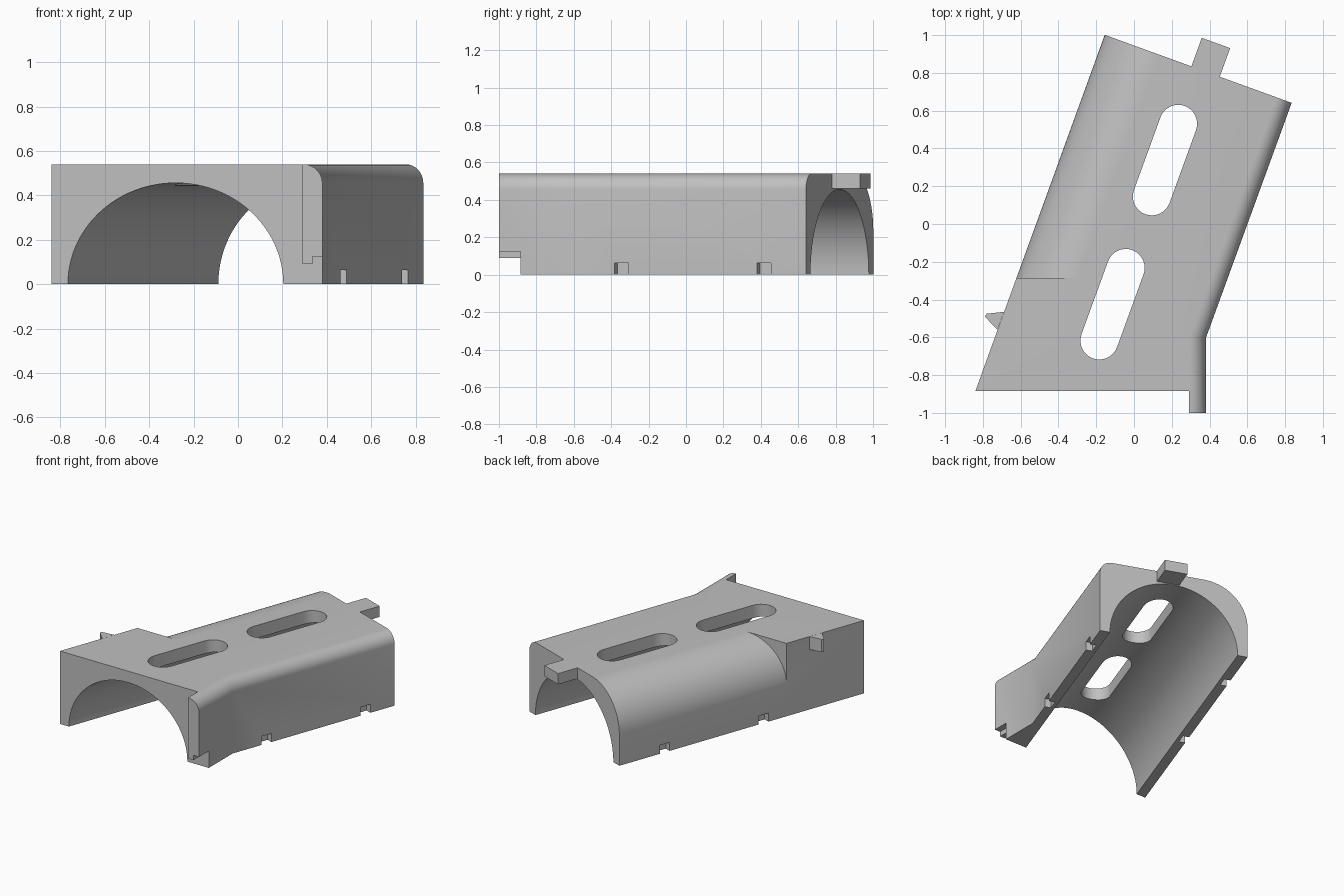
import bpy, bmesh, math
from mathutils import Vector, Matrix

cube = bpy.data.objects.get("Cube")
if cube:
    bpy.data.objects.remove(cube, do_unlink=True)

TILT = math.radians(20)
ALONG = Vector((math.sin(TILT), math.cos(TILT), 0))
ACROSS = Vector((math.cos(TILT), -math.sin(TILT), 0))
HEIGHT = 0.54
LEFT, RIGHT, BACK = -0.488, 0.565, 0.888   # tunnel-aligned limits
AXIS = (LEFT + RIGHT) / 2

grey = bpy.data.materials.new("plain grey")
grey.use_nodes = True
grey.diffuse_color = (0.53, 0.53, 0.53, 1)
grey.node_tree.nodes["Principled BSDF"].inputs["Base Color"].default_value = grey.diffuse_color


def at(u, v, z=0.0):
    """Point given across and along the tunnel."""
    return ACROSS * u + ALONG * v + Vector((0, 0, z))


def extrude(name, points, vector, round_edges=None):
    bm = bmesh.new()
    face = bm.faces.new([bm.verts.new(p) for p in points])
    ext = bmesh.ops.extrude_face_region(bm, geom=[face])
    verts = [g for g in ext["geom"] if isinstance(g, bmesh.types.BMVert)]
    bmesh.ops.translate(bm, verts=verts, vec=vector)
    bmesh.ops.recalc_face_normals(bm, faces=bm.faces[:])
    if round_edges:
        edges = [e for e in bm.edges if round_edges(e)]
        bmesh.ops.bevel(bm, geom=edges, offset=0.085, offset_type='OFFSET',
                        segments=10, profile=0.5, affect='EDGES')
    mesh = bpy.data.meshes.new(name)
    bm.to_mesh(mesh)
    bm.free()
    mesh.materials.append(grey)
    obj = bpy.data.objects.new(name, mesh)
    bpy.context.collection.objects.link(obj)
    return obj


def box(name, u0, u1, v0, v1, z0, z1):
    pts = [at(u0, v0, z0), at(u1, v0, z0), at(u1, v1, z0), at(u0, v1, z0)]
    return extrude(name, pts, Vector((0, 0, z1 - z0)))


def straight_box(name, x0, x1, y0, y1, z0, z1):
    pts = [(x0, y0, z0), (x1, y0, z0), (x1, y1, z0), (x0, y1, z0)]
    return extrude(name, [Vector(p) for p in pts], Vector((0, 0, z1 - z0)))


def arc(start, end, steps):
    return [math.radians(start + (end - start) * i / steps) for i in range(steps + 1)]


# Block with a bent right wall, a front lip and a rounded right top edge
plan = [(-0.84, -0.885), (0.29, -0.885), (0.29, -1), (0.38, -1), (0.38, -0.605),
        at(RIGHT, BACK)[:2], at(LEFT, BACK)[:2]]


def right_top(edge):
    a, b = (v.co for v in edge.verts)
    mid = (a + b) / 2
    return min(a.z, b.z) > HEIGHT - 0.01 and min(a.x, b.x) > 0.36 and mid.y < 0.3


body = extrude("tunnel_body", [Vector((x, y, 0)) for x, y in plan],
               Vector((0, 0, HEIGHT)), right_top)
cutters = []

# Half-round tunnel
R = 0.456
circle = [at(AXIS + R * math.cos(t), -1.6, R * math.sin(t)) for t in arc(0, 180, 48)]
circle += [at(AXIS - R, -1.6, -0.1), at(AXIS + R, -1.6, -0.1)]
cutters.append(extrude("tunnel_cutter", circle, ALONG * 3))

# Large rounding of the left top edge, stopping short of the front
BIG, STOP = 0.31, -0.287
corner = []
for t in arc(180, 90, 20):
    corner.append((LEFT + BIG + BIG * math.cos(t), HEIGHT - BIG + BIG * math.sin(t)))
corner += [(LEFT + BIG, HEIGHT + 0.1), (LEFT - 0.1, HEIGHT + 0.1), (LEFT - 0.1, HEIGHT - BIG)]
profile = []
for u, z in corner:
    v = (STOP - u * ACROSS.y) / ALONG.y
    profile.append(at(u, v, z))
cutters.append(extrude("left_rounding_cutter", profile, ALONG * 2))

# Two long slots through the roof
for i, v in enumerate((-0.438, 0.374)):
    outline = [at(AXIS + 0.1 * math.cos(t), v + 0.205 + 0.1 * math.sin(t), 0.2) for t in arc(0, 180, 16)]
    outline += [at(AXIS + 0.1 * math.cos(t), v - 0.205 + 0.1 * math.sin(t), 0.2) for t in arc(180, 360, 16)]
    cutters.append(extrude(f"slot_cutter_{i}", outline, Vector((0, 0, 0.5))))

# Small notches in the foot of each wall
for v in (-0.161, 0.65):
    cutters.append(box("right_notch_cutter", RIGHT - 0.045, RIGHT + 0.1, v - 0.04, v + 0.04, -0.1, 0.063))
for v in (-0.295, 0.516):
    cutters.append(box("left_notch_cutter", LEFT - 0.1, LEFT + 0.045, v - 0.04, v + 0.04, -0.1, 0.063))

# Stepped underside of the front lip
cutters.append(straight_box("lip_cutter", 0.2, 0.5, -1.1, -0.885, -0.1, 0.09))
cutters.append(straight_box("lip_step_cutter", 0.335, 0.5, -1.1, -0.885, 0.05, 0.125))

for cutter in cutters:
    cutter.hide_render = True
    mod = body.modifiers.new("cut", 'BOOLEAN')
    mod.operation = 'DIFFERENCE'
    mod.solver = 'EXACT'
    mod.object = cutter

# Bake the cuts and drop the cutters
bpy.context.view_layer.update()
graph = bpy.context.evaluated_depsgraph_get()
cut_mesh = bpy.data.meshes.new_from_object(body.evaluated_get(graph))
body.modifiers.clear()
body.data = cut_mesh
for cutter in cutters:
    bpy.data.objects.remove(cutter, do_unlink=True)

# Back tongue and pointed side catch
box("back_tongue", 0.0, 0.16, BACK, 1.049, 0.46, HEIGHT)
catch = [(-0.688, -0.465), (-0.78, -0.475), (-0.79, -0.49), (-0.723, -0.56)]
extrude("side_catch", [Vector((x, y, 0.445)) for x, y in catch], Vector((0, 0, HEIGHT - 0.445)))

# Smooth the curved surfaces, keep edges sharp
bpy.ops.object.select_all(action='DESELECT')
body.select_set(True)
bpy.context.view_layer.objects.active = body
bpy.ops.object.shade_smooth_by_angle(angle=math.radians(25))
